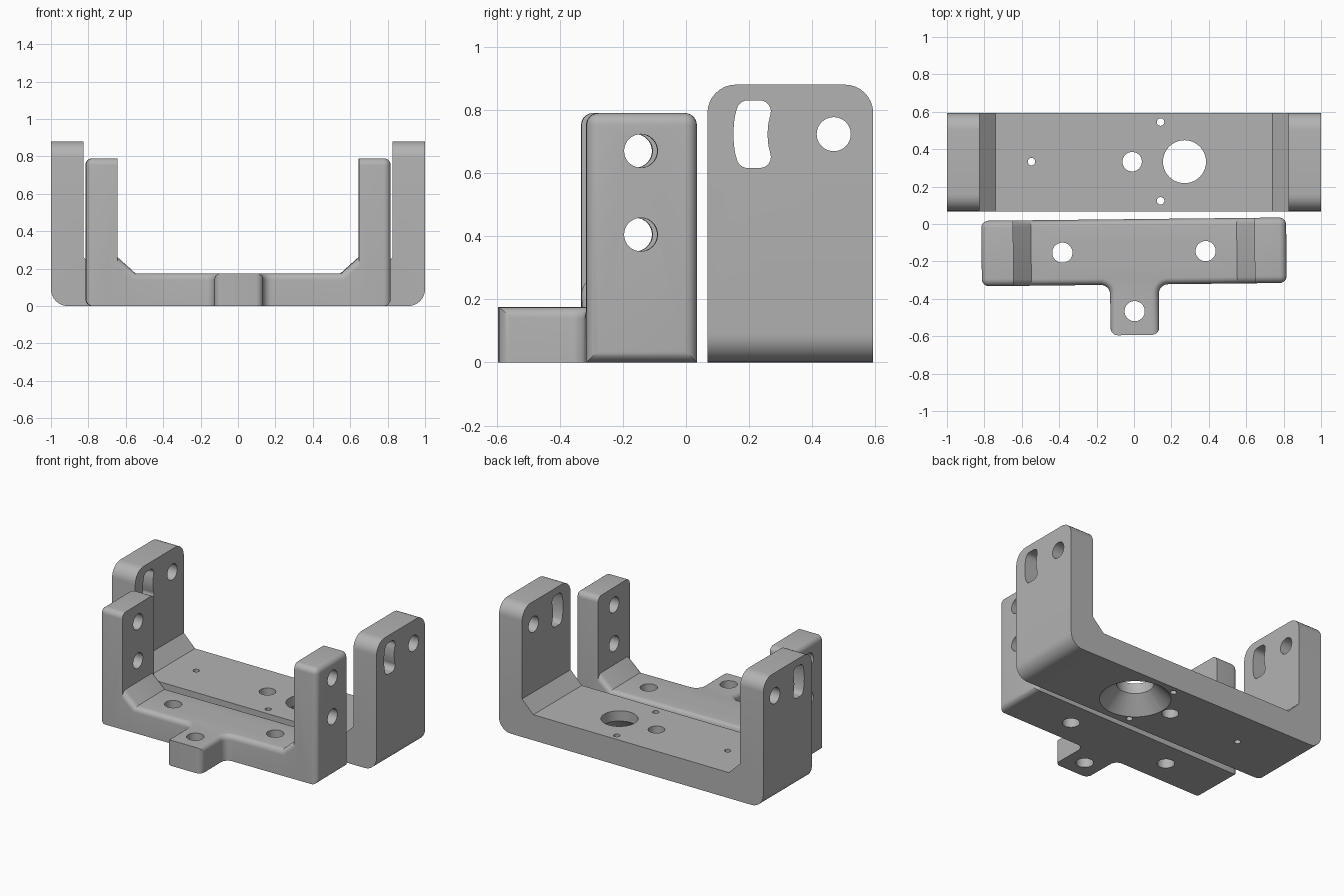
import bpy, bmesh, math
from mathutils import Vector

if "Cube" in bpy.data.objects:
    bpy.data.objects.remove(bpy.data.objects["Cube"])

grey = bpy.data.materials.new("machined_grey")
grey.diffuse_color = (0.45, 0.45, 0.45, 1)
grey.use_nodes = True
grey.node_tree.nodes["Principled BSDF"].inputs["Base Color"].default_value = grey.diffuse_color


def to_object(name, bm):
    bmesh.ops.recalc_face_normals(bm, faces=bm.faces)
    mesh = bpy.data.meshes.new(name)
    bm.to_mesh(mesh)
    bm.free()
    mesh.materials.append(grey)
    obj = bpy.data.objects.new(name, mesh)
    bpy.context.collection.objects.link(obj)
    return obj


def rounded(corners, seg=8):
    """Outline from (a, b, radius) corners, each filleted by its radius."""
    out = []
    for i, (a, b, r) in enumerate(corners):
        p = Vector((a, b))
        if r == 0:
            out.append((a, b))
            continue
        u = (Vector(corners[i - 1][:2]) - p).normalized()
        v = (Vector(corners[(i + 1) % len(corners)][:2]) - p).normalized()
        half = u.angle(v) / 2
        c = p + (u + v).normalized() * r / math.sin(half)
        s, e = p + u * r / math.tan(half) - c, p + v * r / math.tan(half) - c
        turn = s.angle(e)
        for k in range(seg + 1):
            t = k / seg
            q = c + (s * math.sin((1 - t) * turn) + e * math.sin(t * turn)) / math.sin(turn)
            out.append((q.x, q.y))
    return out


def prism(name, pts, axis, lo, hi):
    """Extrude an outline along an axis."""
    place = {"x": lambda a, b, t: (t, a, b), "y": lambda a, b, t: (a, t, b),
             "z": lambda a, b, t: (a, b, t)}[axis]
    bm = bmesh.new()
    low = [bm.verts.new(place(a, b, lo)) for a, b in pts]
    high = [bm.verts.new(place(a, b, hi)) for a, b in pts]
    bm.faces.new(low)
    bm.faces.new(high)
    n = len(pts)
    for i in range(n):
        j = (i + 1) % n
        bm.faces.new((low[i], low[j], high[j], high[i]))
    return to_object(name, bm)


def circle(a, b, r, n=40):
    return [(a + r * math.cos(2 * math.pi * k / n), b + r * math.sin(2 * math.pi * k / n))
            for k in range(n)]


def combine(obj, tool, operation):
    mod = obj.modifiers.new("cut", "BOOLEAN")
    mod.operation, mod.solver, mod.object = operation, "EXACT", tool
    bpy.context.view_layer.objects.active = obj
    bpy.ops.object.modifier_apply(modifier=mod.name)
    bpy.data.objects.remove(tool)


def drill(obj, a, b, r, axis, lo, hi):
    combine(obj, prism("drill", circle(a, b, r), axis, lo, hi), "DIFFERENCE")


def fillet(bm, edges, radius):
    bmesh.ops.bevel(bm, geom=edges, offset=radius, offset_type="OFFSET",
                    segments=6, profile=0.5, affect="EDGES")


def smooth(obj):
    bpy.ops.object.select_all(action="DESELECT")
    obj.select_set(True)
    bpy.context.view_layer.objects.active = obj
    bpy.ops.object.shade_smooth_by_angle(angle=math.radians(30))


# Rear bracket: U profile trimmed to the rounded side outline
half = [(1, 1, 0), (0.825, 1, 0), (0.825, 0.26, 0), (0.74, 0.175, 0)]
profile = [(1, 0, 0.09)] + half + [(-x, z, r) for x, z, r in reversed(half)] + [(-1, 0, 0.09)]
rear = prism("rear_bracket", rounded(profile), "y", -0.1, 0.8)
side = [(0.068, -0.2, 0), (0.593, -0.2, 0), (0.593, 0.88, 0.09), (0.068, 0.88, 0.09)]
combine(rear, prism("side_outline", rounded(side), "x", -1.2, 1.2), "INTERSECT")

# Pivot holes and curved slots through both rear walls
drill(rear, 0.468, 0.723, 0.054, "x", -1.2, 1.2)


def arc(radius, heights):
    return [(0.468 - math.sqrt(radius ** 2 - h * h), 0.723 + h) for h in heights]


steps = [-0.107, -0.06, -0.035, 0, 0.035, 0.06, 0.107]
outer, inner = arc(0.318, steps), arc(0.21, steps[::-1])
slot = [(y, z, 0.035 if i in (0, 6) else 0)
        for ring in (outer, inner) for i, (y, z) in enumerate(ring)]
combine(rear, prism("slot_cutter", rounded(slot), "x", -1.2, 1.2), "DIFFERENCE")

# Rear floor holes and the large countersink
for x, y, r in [(-0.548, 0.333, 0.02), (-0.01, 0.333, 0.052), (0.27, 0.333, 0.115),
                (0.142, 0.545, 0.02), (0.142, 0.124, 0.02)]:
    drill(rear, x, y, r, "z", -0.1, 0.3)
bm = bmesh.new()
bmesh.ops.create_cone(bm, cap_ends=True, segments=40, radius1=0.23, radius2=0.105, depth=0.125)
bmesh.ops.translate(bm, verts=bm.verts, vec=(0.27, 0.333, 0.0525))
combine(rear, to_object("countersink", bm), "DIFFERENCE")

# Front bracket floor: T footprint with ramps that run into the walls
neck = [(0.18 + 0.05 * math.cos(t), -0.225 + 0.05 * math.sin(t))
        for t in [math.pi - k * math.pi / 16 for k in range(9)]]
half = [(0.13, -0.55)] + neck + [(0.55, -0.175), (0.70, -0.175), (0.70, 0.175), (0.55, 0.175)]
outline = half + [(-x, y) for x, y in reversed(half)]
bm = bmesh.new()
low = [bm.verts.new((x, y, 0)) for x, y in outline]
top = [bm.verts.new((x, y, 0.175 + max(0, abs(x) - 0.55) * 0.9)) for x, y in outline]
bm.faces.new(low)
bm.faces.new([v for v in top if abs(v.co.x) < 0.6])
for s in (-1, 1):
    bm.faces.new([v for v in top if v.co.x * s > 0.5])
for i in range(len(top)):
    j = (i + 1) % len(top)
    bm.faces.new((low[i], low[j], top[j], top[i]))
bmesh.ops.recalc_face_normals(bm, faces=bm.faces)
rim = []
for e in bm.edges:
    a, b = (v.co for v in e.verts)
    across = abs(a.x - b.x) < 1e-5 and abs(a.x) > 0.5
    tip = a.y < -0.5 and b.y < -0.5
    if min(a.z, b.z) > 0.1 and not across and not tip:
        rim.append(e)
fillet(bm, rim, 0.035)
front = to_object("front_bracket", bm)

# Rounded end of the front tab
trim = [(-1, -0.3, 0), (-0.1302, -0.3, 0), (-0.1302, -0.445, 0.04), (0.1302, -0.445, 0.04),
        (0.1302, -0.3, 0), (1, -0.3, 0), (1, 0.4, 0), (-1, 0.4, 0)]
combine(front, prism("tab_trim", rounded(trim), "z", -0.2, 1), "INTERSECT")

# Front bracket walls with filleted outer and top edges
for s in (-1, 1):
    bm = bmesh.new()
    bmesh.ops.create_cube(bm, size=1)
    for v in bm.verts:
        v.co = (s * (0.73 + v.co.x * 0.17), v.co.y * 0.35, (v.co.z + 0.5) * 0.79)
    bmesh.ops.recalc_face_normals(bm, faces=bm.faces)
    edges = []
    for e in bm.edges:
        m = (e.verts[0].co + e.verts[1].co) / 2
        if abs(m.x) > 0.81 or (m.z > 0.78 and abs(m.y) > 0.17):
            edges.append(e)
    fillet(bm, edges, 0.038)
    combine(front, to_object("front_wall", bm), "UNION")

# Front bracket holes
for x, y in [(-0.383, 0), (0.383, 0), (0, -0.317)]:
    drill(front, x, y, 0.054, "z", -0.1, 0.3)
for z in (0.67, 0.405):
    drill(front, -0.003, z, 0.053, "x", -1, 1)
front.location = (0, -0.149, 0)
front.rotation_euler.z = math.radians(0.63)

for obj in (rear, front):
    smooth(obj)
